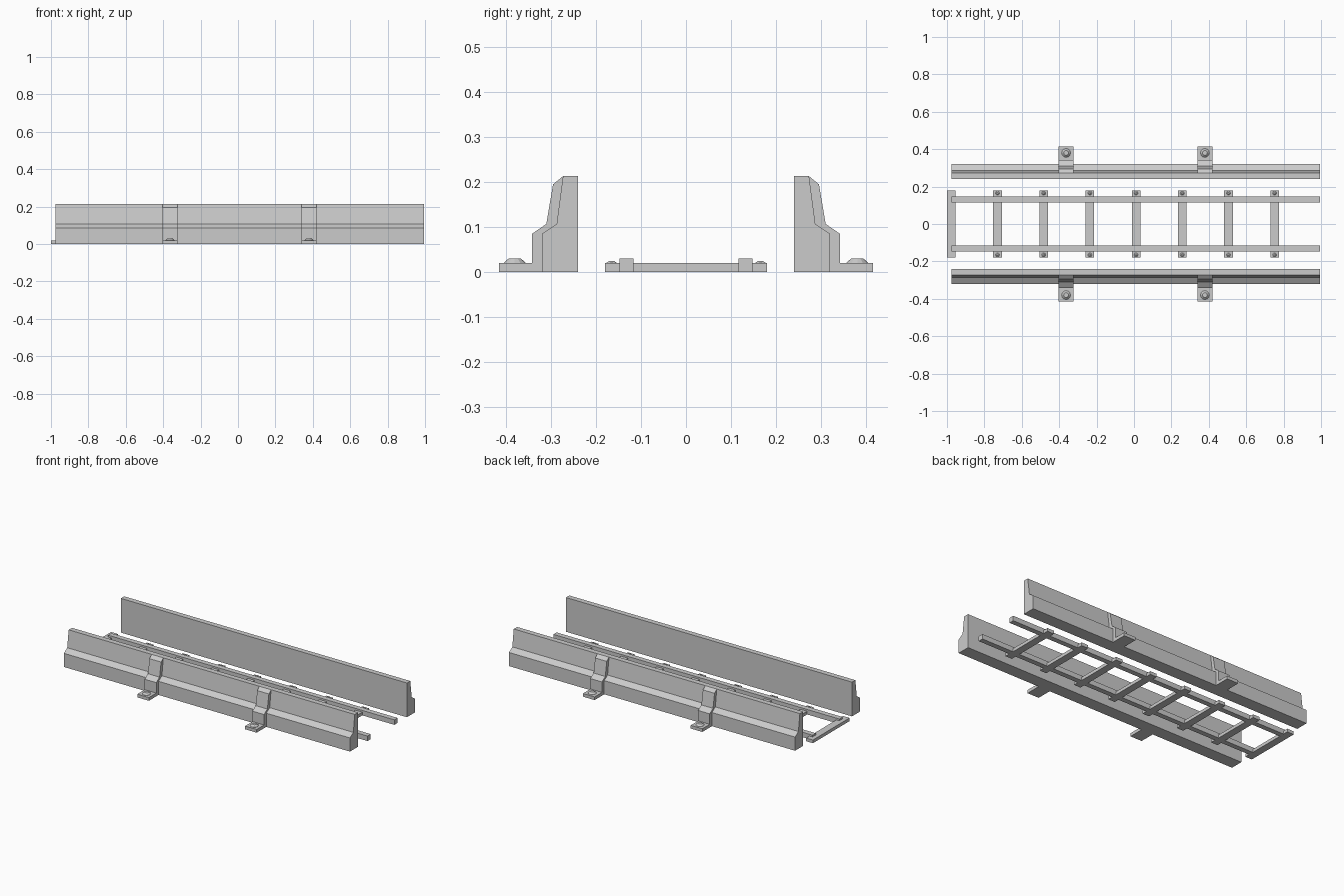
import bpy
import bmesh
from math import cos, sin, tau

if "Cube" in bpy.data.objects:
    bpy.data.objects.remove(bpy.data.objects["Cube"], do_unlink=True)

grey = bpy.data.materials.new("light_grey")
grey.use_nodes = True
grey.diffuse_color = (0.6, 0.6, 0.6, 1)
grey.node_tree.nodes["Principled BSDF"].inputs["Base Color"].default_value = (0.6, 0.6, 0.6, 1)


def finish(name, bm):
    bmesh.ops.recalc_face_normals(bm, faces=bm.faces)
    mesh = bpy.data.meshes.new(name)
    bm.to_mesh(mesh)
    bm.free()
    mesh.materials.append(grey)
    obj = bpy.data.objects.new(name, mesh)
    bpy.context.collection.objects.link(obj)
    return obj


def extrude_profile(name, profile, x0, x1, side=1):
    """Sweep a (y, z) outline along x; side=-1 mirrors it to the front."""
    bm = bmesh.new()
    ends = [[bm.verts.new((x, side * y, z)) for y, z in profile] for x in (x0, x1)]
    bm.faces.new(ends[0])
    bm.faces.new(ends[1])
    n = len(profile)
    for i in range(n):
        j = (i + 1) % n
        bm.faces.new((ends[0][i], ends[0][j], ends[1][j], ends[1][i]))
    return finish(name, bm)


def box(name, x0, x1, y0, y1, z0, z1):
    return extrude_profile(name, [(y0, z0), (y1, z0), (y1, z1), (y0, z1)], x0, x1)


def bolt(name, x, y, rings, sides):
    """Stack of (radius, z) rings closed at the top and bottom."""
    bm = bmesh.new()
    loops = [[bm.verts.new((x + r * cos(tau * i / sides), y + r * sin(tau * i / sides), z))
              for i in range(sides)] for r, z in rings]
    for low, high in zip(loops, loops[1:]):
        for i in range(sides):
            j = (i + 1) % sides
            bm.faces.new((low[i], low[j], high[j], high[i]))
    bm.faces.new(loops[0])
    bm.faces.new(loops[-1])
    return finish(name, bm)


START, END = -0.975, 0.995

# Sloped outer face shared by the barrier and its brackets
slope = [(0.32, 0), (0.32, 0.085), (0.287, 0.107), (0.273, 0.213)]
barrier = [(0.24, 0)] + slope + [(0.24, 0.213)]
bracket = slope + [(0.295, 0.195), (0.31, 0.107), (0.342, 0.085),
                   (0.342, 0.02), (0.415, 0.02), (0.415, 0)]

for side, label in ((-1, "front"), (1, "back")):
    # Barrier wall with two strap brackets and anchor bolts
    extrude_profile(f"{label}_barrier", barrier, START, END, side)
    for i, x in enumerate((-0.363, 0.379)):
        extrude_profile(f"{label}_bracket_{i}", bracket, x - 0.04, x + 0.04, side)
        bolt(f"{label}_anchor_bolt_{i}", x, side * 0.38,
             [(0.024, 0.019), (0.024, 0.021), (0.013, 0.031)], 12)
    # Running rail
    y0, y1 = sorted((side * 0.116, side * 0.148))
    box(f"{label}_rail", START, END, y0, y1, 0, 0.031)

# Cross ties, with small bolts on all but the end tie
for i in range(8):
    x = -0.977 + i * 0.247
    box(f"cross_tie_{i}", x - 0.023, x + 0.023, -0.18, 0.18, 0, 0.02)
    if i:
        for side, label in ((-1, "front"), (1, "back")):
            bolt(f"{label}_tie_bolt_{i}", x, side * 0.165,
                 [(0.011, 0.019), (0.011, 0.021), (0.005, 0.025)], 8)
